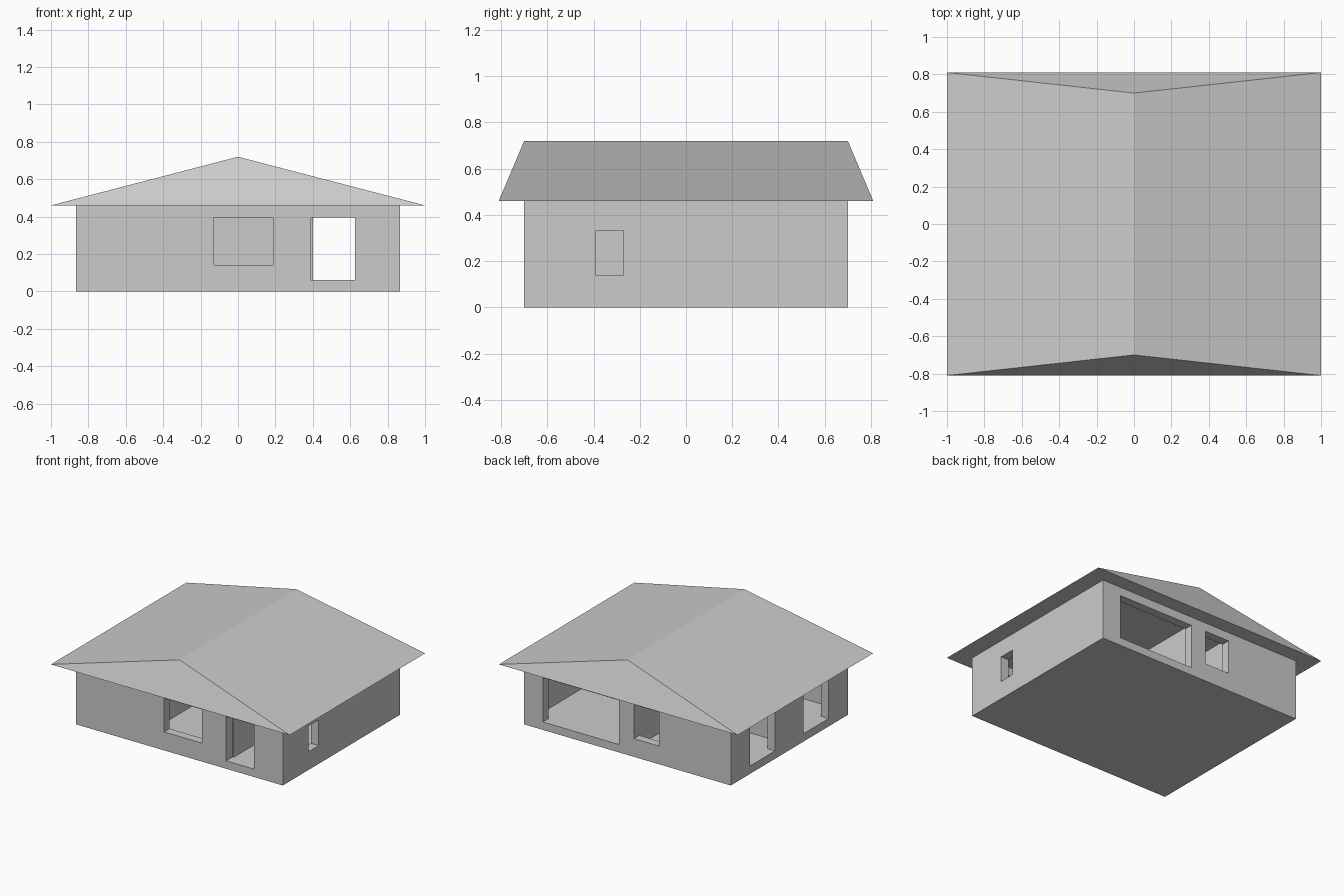
import bpy, bmesh

if "Cube" in bpy.data.objects:
    bpy.data.objects.remove(bpy.data.objects["Cube"])

FLOOR, EAVE, HEAD = 0.06, 0.46, 0.395
WX, WY, T = 0.865, 0.70, 0.065


def box(name, x0, x1, y0, y1, z0, z1):
    bm = bmesh.new()
    bmesh.ops.create_cube(bm, size=1)
    for v in bm.verts:
        v.co = ((x0 + x1) / 2 + v.co.x * (x1 - x0),
                (y0 + y1) / 2 + v.co.y * (y1 - y0),
                (z0 + z1) / 2 + v.co.z * (z1 - z0))
    return finish(name, bm)


def finish(name, bm):
    mesh = bpy.data.meshes.new(name)
    bm.to_mesh(mesh)
    bm.free()
    obj = bpy.data.objects.new(name, mesh)
    bpy.context.collection.objects.link(obj)
    return obj


def cut(target, *bounds):
    cutter = box("cutter", *bounds)
    cutter.hide_render = True
    mod = target.modifiers.new("cut", 'BOOLEAN')
    mod.operation, mod.solver, mod.object = 'DIFFERENCE', 'EXACT', cutter
    bpy.context.view_layer.objects.active = target
    bpy.ops.object.modifier_apply(modifier=mod.name)
    bpy.data.objects.remove(cutter)


# Floor slab, outer walls and partitions carved from one block
walls = box("walls", -WX, WX, -WY, WY, 0, EAVE)
ix, iy, p = WX - T, WY - T, 0.03
rooms = [
    (-ix, -0.37, -iy, -p),    # left front
    (-ix, -0.37, p, iy),      # left back
    (-0.31, 0.335, -iy, -p),  # middle front
    (-0.31, -0.05, p, iy),    # middle back
    (0.01, ix, p, iy),        # main room
    (0.40, ix, -iy, p + 0.1), # entrance, open to the main room
]
for r in rooms:
    cut(walls, *r, FLOOR, EAVE + 0.1)

# Doors and windows, cut right through the outer walls
a, b = 0.05, T + 0.01
front, back = (-WY - a, -WY + b), (WY - b, WY + a)
left, right = (-WX - a, -WX + b), (WX - b, WX + a)
openings = [
    ((-0.128, 0.188), front, 0.14, HEAD),
    ((0.39, 0.625), front, FLOOR, HEAD),
    ((0.072, 0.708), back, FLOOR, HEAD),
    ((-0.262, -0.054), back, 0.138, HEAD),
    (left, (0.17, 0.47), FLOOR, HEAD),
    (left, (-0.47, -0.17), FLOOR, HEAD),
    (right, (-0.39, -0.27), 0.138, 0.333),
]
for xs, ys, z0, z1 in openings:
    cut(walls, *xs, *ys, z0, z1)

# Solid roof with overhanging eaves and sloping gable ends
bm = bmesh.new()
e = [bm.verts.new((x, y, EAVE)) for x, y in
     ((-1, -0.81), (1, -0.81), (1, 0.81), (-1, 0.81))]
f, k = (bm.verts.new((0, y, 0.72)) for y in (-0.70, 0.70))
for face in ((e[0], e[1], f), (e[2], e[3], k), (e[1], e[2], k, f),
             (e[3], e[0], f, k), e[::-1]):
    bm.faces.new(face)
bmesh.ops.recalc_face_normals(bm, faces=bm.faces)
finish("roof", bm)
